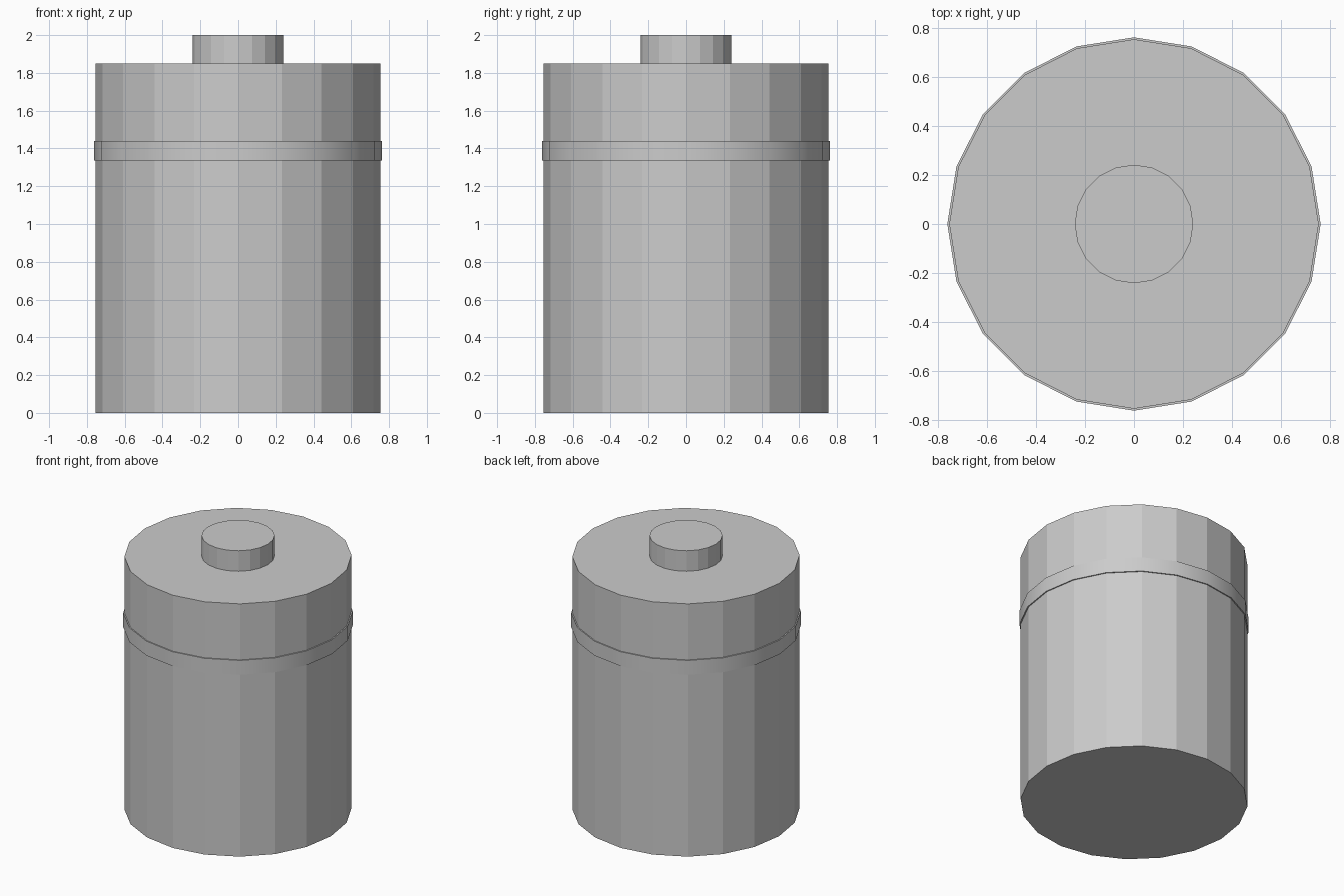
import bpy, bmesh
from math import cos, sin, tau, radians

if "Cube" in bpy.data.objects:
    bpy.data.objects.remove(bpy.data.objects["Cube"])

SIDES = 20


def lathe(name, profile, smooth=False):
    """Revolve (radius, z) points around z; end points on the axis close with n-gons."""
    bm = bmesh.new()
    rings = [[bm.verts.new((r * cos(tau * i / SIDES), r * sin(tau * i / SIDES), z))
              for i in range(SIDES)] for r, z in profile]
    for a, b in zip(rings, rings[1:]):
        for i in range(SIDES):
            j = (i + 1) % SIDES
            bm.faces.new((a[i], a[j], b[j], b[i]))
    if not smooth:
        bm.faces.new(rings[0][::-1])
        bm.faces.new(rings[-1])
    mesh = bpy.data.meshes.new(name)
    bm.to_mesh(mesh)
    bm.free()
    obj = bpy.data.objects.new(name, mesh)
    bpy.context.collection.objects.link(obj)
    if smooth:
        bpy.ops.object.select_all(action='DESELECT')
        obj.select_set(True)
        bpy.context.view_layer.objects.active = obj
        bpy.ops.object.shade_smooth_by_angle(angle=radians(30))
    return obj


# Main can
lathe("cell_body", [(0.754, 0), (0.754, 1.85)])

# Raised terminal on top
lathe("top_terminal", [(0.242, 1.85), (0.242, 2.0)])

# Thin smooth band, its lips running in to the body wall
lathe("band", [(0.754, 1.335), (0.762, 1.335), (0.762, 1.44), (0.754, 1.44)], smooth=True)
